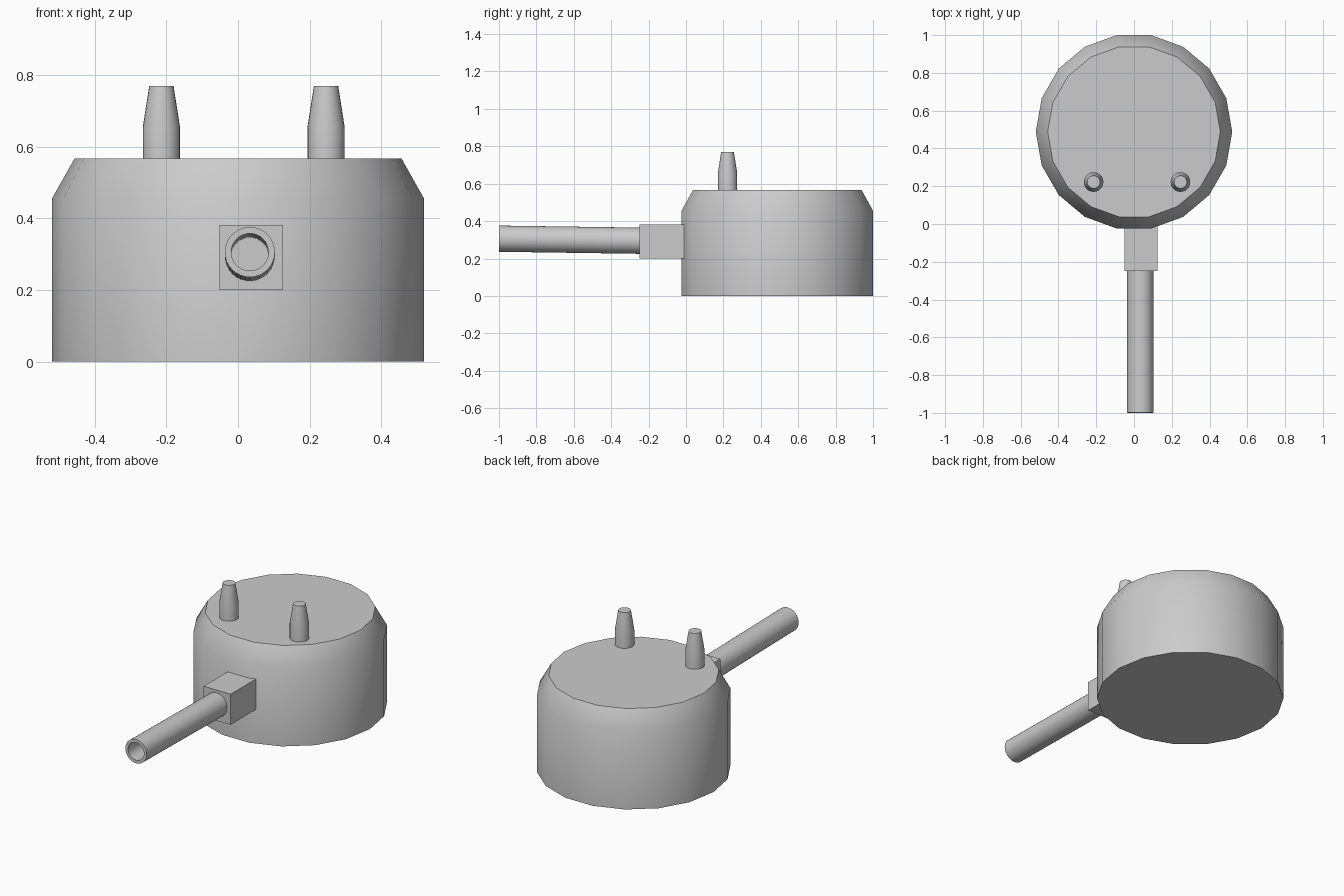
import bpy, bmesh, math
from mathutils import Matrix, Vector

if "Cube" in bpy.data.objects:
    bpy.data.objects.remove(bpy.data.objects["Cube"])


def finish(name, bm, matrix=Matrix(), smooth=35):
    bmesh.ops.recalc_face_normals(bm, faces=bm.faces)
    bm.transform(matrix)
    mesh = bpy.data.meshes.new(name)
    bm.to_mesh(mesh)
    bm.free()
    obj = bpy.data.objects.new(name, mesh)
    bpy.context.collection.objects.link(obj)
    if smooth:
        bpy.ops.object.select_all(action='DESELECT')
        obj.select_set(True)
        bpy.context.view_layer.objects.active = obj
        bpy.ops.object.shade_smooth_by_angle(angle=math.radians(smooth))
    return obj


def lathe(name, profile, sides, matrix, caps=True, closed=False):
    """Stack rings of (radius, height) and skin them."""
    bm = bmesh.new()
    rings = [[bm.verts.new((r * math.cos(math.tau * i / sides),
                            r * math.sin(math.tau * i / sides), z))
              for i in range(sides)] for r, z in profile]
    pairs = list(zip(rings, rings[1:]))
    if closed:
        pairs.append((rings[-1], rings[0]))
    for a, b in pairs:
        for i in range(sides):
            j = (i + 1) % sides
            bm.faces.new((a[i], a[j], b[j], b[i]))
    if caps:
        bm.faces.new(rings[0])
        bm.faces.new(rings[-1])
    return finish(name, bm, matrix)


# Drum body with chamfered top rim
lathe("body", [(0.52, 0), (0.52, 0.455), (0.457, 0.567)], 18,
      Matrix.Translation((0, 0.488, 0)))

# Two tapered pegs on top
for side, x in (("left", -0.214), ("right", 0.246)):
    lathe(side + "_peg", [(0.052, 0.55), (0.052, 0.655), (0.034, 0.77)], 24,
          Matrix.Translation((x, 0.222, 0)))

# Square connector block
bm = bmesh.new()
bmesh.ops.create_cube(bm, size=1)
finish("connector_block", bm,
       Matrix.Translation((0.037, -0.105, 0.291)) @ Matrix.Diagonal((0.177, 0.285, 0.181, 1)),
       smooth=0)

# Hollow outlet pipe, tilted slightly upward away from the body
start, end = Vector((0.033, -0.24, 0.295)), Vector((0.033, -0.999, 0.306))
axis = end - start
length = axis.length
lathe("outlet_pipe", [(0.07, 0), (0.07, length), (0.052, length), (0.052, 0)], 32,
      Matrix.Translation(start) @ axis.to_track_quat('Z', 'Y').to_matrix().to_4x4(),
      caps=False, closed=True)
